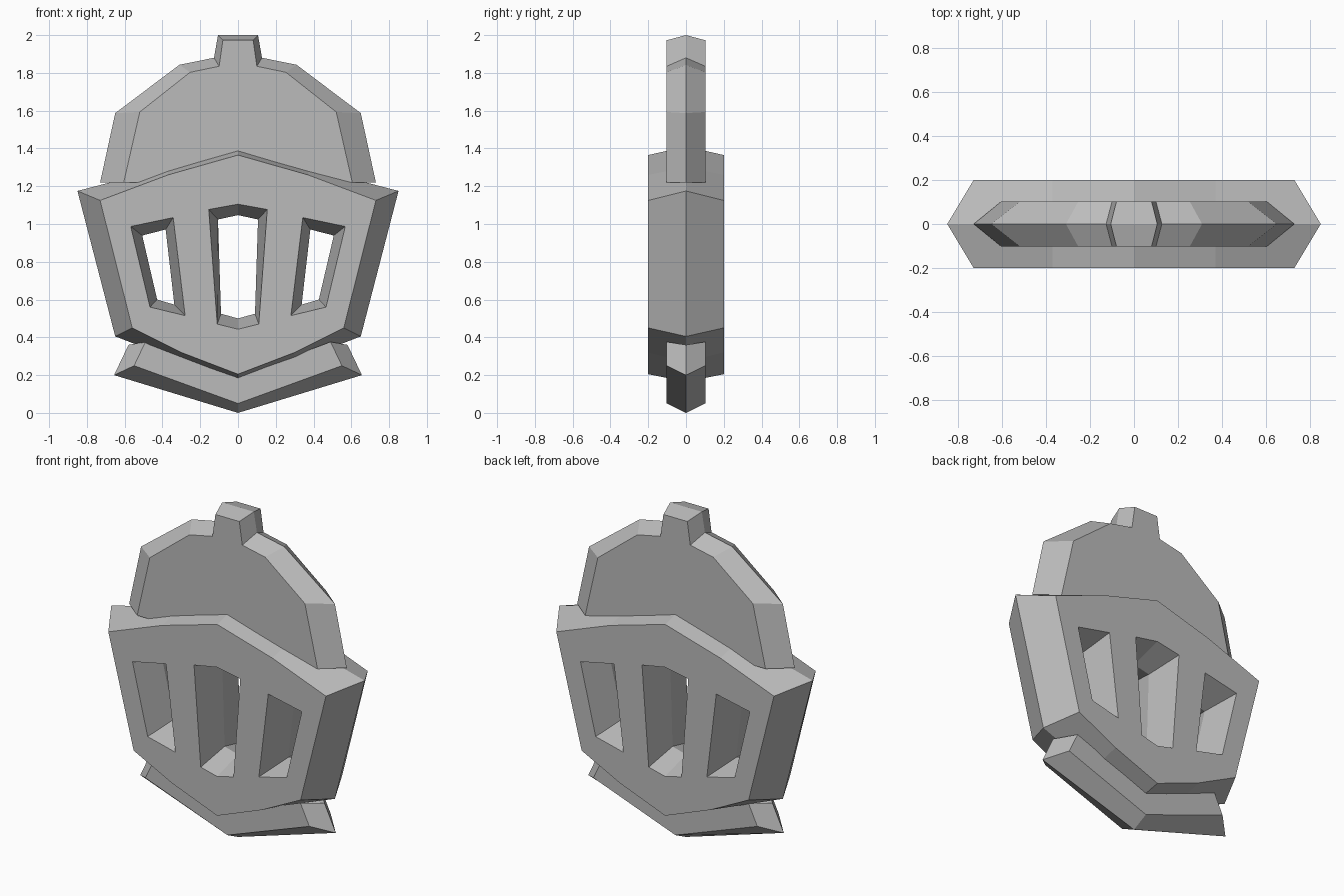
import bpy
import bmesh
from mathutils import Vector

cube = bpy.data.objects.get("Cube")
if cube:
    bpy.data.objects.remove(cube, do_unlink=True)

grey = bpy.data.materials.new("steel grey")
grey.use_nodes = True
colour = (0.5, 0.5, 0.5, 1)
grey.diffuse_color = colour
grey.node_tree.nodes["Principled BSDF"].inputs["Base Color"].default_value = colour


def mirrored(half):
    """Close a right-hand outline across the x = 0 plane."""
    return half + [(-x, z) for x, z in reversed(half) if x > 0]


def flipped(points):
    return [(-x, z) for x, z in reversed(points)]


def ridged_plate(name, depth, loops):
    """Plate whose rims slope from a face outline to a ridge outline at y = 0."""
    bm = bmesh.new()

    def ring(points, y):
        return [bm.verts.new(Vector((x, y, z))) for x, z in points]

    ridges = [ring(ridge, 0) for face, ridge in loops]
    for y in (-depth, depth):
        rims = [ring(face, y) for face, ridge in loops]
        edges = []
        for rim in rims:
            edges += [bm.edges.new((a, b)) for a, b in zip(rim, rim[1:] + rim[:1])]
        bmesh.ops.triangle_fill(bm, use_beauty=True, edges=edges)
        for rim, ridge in zip(rims, ridges):
            for i in range(len(rim)):
                j = (i + 1) % len(rim)
                bm.faces.new((rim[i], rim[j], ridge[j], ridge[i]))
    bmesh.ops.recalc_face_normals(bm, faces=bm.faces)
    mesh = bpy.data.meshes.new(name)
    bm.to_mesh(mesh)
    bm.free()
    mesh.materials.append(grey)
    obj = bpy.data.objects.new(name, mesh)
    bpy.context.collection.objects.link(obj)
    return obj


# Visor with three tapered slots
visor_face = [(0, 1.365), (0.37, 1.26), (0.73, 1.125), (0.56, 0.45), (0.3, 0.32), (0, 0.205)]
visor_ridge = [(0, 1.41), (0.37, 1.3), (0.85, 1.175), (0.65, 0.405), (0.3, 0.27), (0, 0.165)]
middle_face = [(0, 1.105), (0.155, 1.077), (0.11, 0.47), (0, 0.443)]
middle_ridge = [(0, 1.047), (0.106, 1.024), (0.09, 0.525), (0, 0.5)]
side_face = [(0.343, 1.034), (0.568, 0.987), (0.466, 0.56), (0.28, 0.515)]
side_ridge = [(0.383, 0.971), (0.507, 0.939), (0.428, 0.6), (0.337, 0.573)]
ridged_plate("visor", 0.2, [
    (mirrored(visor_face), mirrored(visor_ridge)),
    (mirrored(middle_face), mirrored(middle_ridge)),
    (side_face, side_ridge),
    (flipped(side_face), flipped(side_ridge)),
])

# Dome with the crest knob on top
dome_face = [(0, 1.973), (0.08, 1.973), (0.1, 1.835), (0.254, 1.803), (0.52, 1.593), (0.605, 1.22)]
dome_ridge = [(0, 2.0), (0.106, 2.0), (0.127, 1.88), (0.31, 1.843), (0.65, 1.587), (0.73, 1.22)]
ridged_plate("dome", 0.102, [(mirrored(dome_face), mirrored(dome_ridge))])

# Neck collar under the visor
collar_face = [(0, 0.19), (0.49, 0.376), (0.55, 0.25), (0, 0.05)]
collar_ridge = [(0, 0.18), (0.58, 0.36), (0.656, 0.2), (0, 0)]
ridged_plate("neck_collar", 0.102, [(mirrored(collar_face), mirrored(collar_ridge))])
